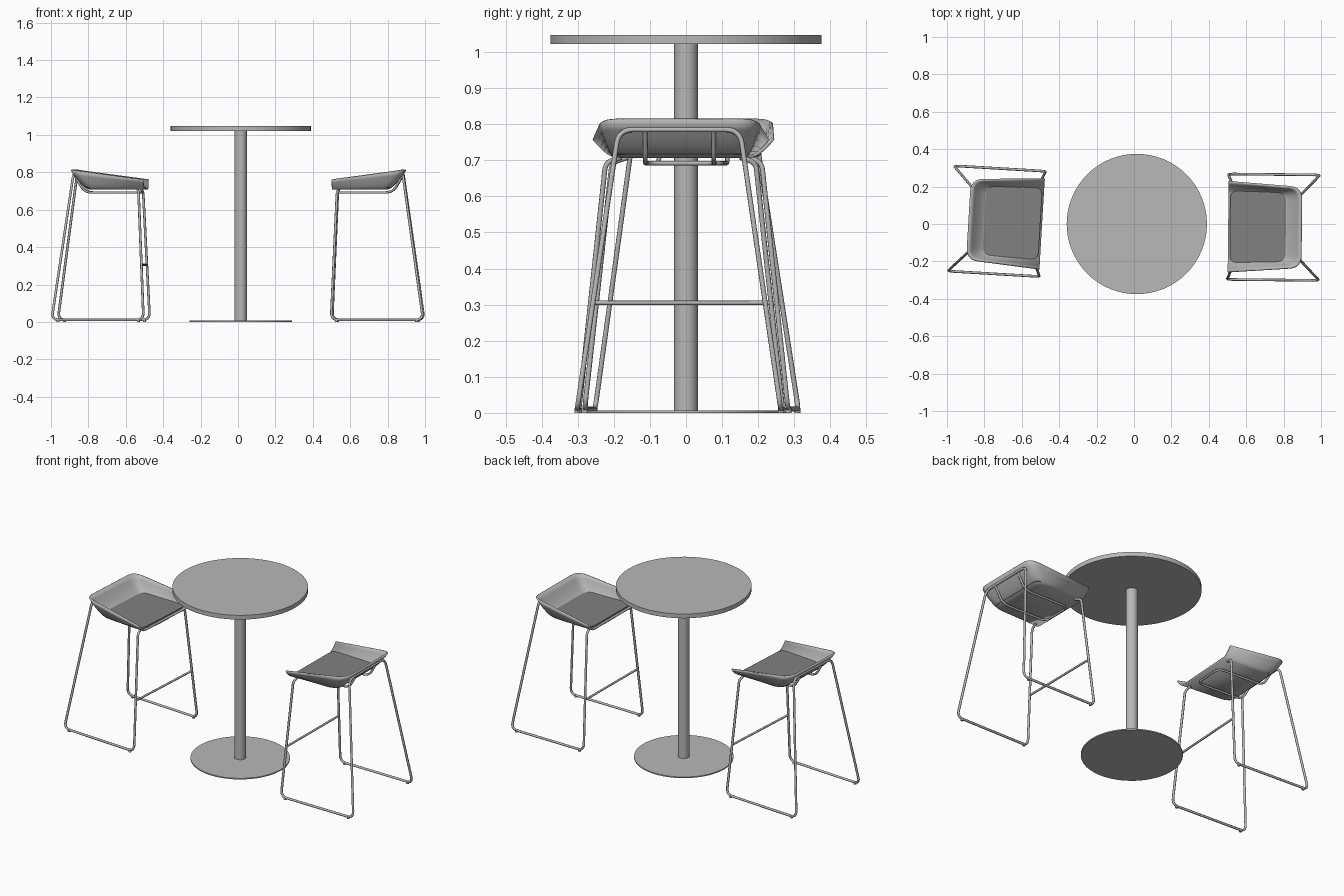
import bpy, bmesh, math
from mathutils import Vector, Matrix

cube = bpy.data.objects.get("Cube")
if cube:
    bpy.data.objects.remove(cube, do_unlink=True)


def material(name, value):
    m = bpy.data.materials.new(name)
    m.use_nodes = True
    col = (value, value, value, 1)
    m.diffuse_color = col
    m.node_tree.nodes["Principled BSDF"].inputs["Base Color"].default_value = col
    return m


LIGHT = material("light_grey", 0.48)
DARK = material("dark_grey", 0.22)


def add_object(name, mesh, mat, matrix=Matrix(), angle=35):
    obj = bpy.data.objects.new(name, mesh)
    bpy.context.collection.objects.link(obj)
    if not mesh.materials:
        mesh.materials.append(mat)
    obj.matrix_world = matrix
    bpy.ops.object.select_all(action='DESELECT')
    obj.select_set(True)
    bpy.context.view_layer.objects.active = obj
    bpy.ops.object.shade_smooth_by_angle(angle=math.radians(angle))
    return obj


def to_mesh(bm, name):
    bmesh.ops.recalc_face_normals(bm, faces=bm.faces)
    mesh = bpy.data.meshes.new(name)
    bm.to_mesh(mesh)
    bm.free()
    return mesh


def cylinder(name, radius, z0, z1, sides, x=0, y=0):
    bm = bmesh.new()
    bmesh.ops.create_cone(bm, cap_ends=True, segments=sides, radius1=radius,
                          radius2=radius, depth=z1 - z0,
                          matrix=Matrix.Translation((x, y, (z0 + z1) / 2)))
    return to_mesh(bm, name)


def rounded(points, radius, closed=False, steps=6):
    """Replace the corners of a path with short curves."""
    pts = [Vector(p) for p in points]
    out = []
    for i, p in enumerate(pts):
        if not closed and i in (0, len(pts) - 1):
            out.append(p)
            continue
        a, b = pts[i - 1] - p, pts[(i + 1) % len(pts)] - p
        d = min(radius, a.length * 0.45, b.length * 0.45)
        a, b = p + a.normalized() * d, p + b.normalized() * d
        for k in range(steps + 1):
            t = k / steps
            out.append(a * (1 - t) ** 2 + p * 2 * t * (1 - t) + b * t * t)
    return out


def wire(name, points, radius):
    """Steel rod swept along a path."""
    curve = bpy.data.curves.new(name + "_path", 'CURVE')
    curve.dimensions = '3D'
    curve.bevel_depth = radius
    curve.bevel_resolution = 2
    curve.use_fill_caps = True
    spline = curve.splines.new('POLY')
    spline.points.add(len(points) - 1)
    for sp, p in zip(spline.points, points):
        sp.co = (*p, 1)
    temp = bpy.data.objects.new(name + "_path", curve)
    bpy.context.collection.objects.link(temp)
    deps = bpy.context.evaluated_depsgraph_get()
    mesh = bpy.data.meshes.new_from_object(temp.evaluated_get(deps))
    mesh.name = name
    bpy.data.objects.remove(temp, do_unlink=True)
    return mesh


def mirrored(half):
    """Complete a half path with its mirror image across y = 0."""
    return half + [(x, -y, z) for x, y, z in reversed(half)]


def seat_shell():
    """Dished seat: flat floor, curved sides and back, open front."""
    floor = rounded(mirrored([(0.24, 0.18, 0.712), (-0.05, 0.18, 0.712)]), 0.05)
    rim = rounded(mirrored([(0.24, 0.24, 0.76), (-0.15, 0.212, 0.813)]), 0.06)
    bm = bmesh.new()
    rows = []
    for k in range(7):
        t = k / 6
        rows.append([bm.verts.new((a.x + (b.x - a.x) * t, a.y + (b.y - a.y) * t,
                                   a.z + (b.z - a.z) * t ** 1.6))
                     for a, b in zip(floor, rim)])
    bm.faces.new(rows[0])
    for low, high in zip(rows, rows[1:]):
        for i in range(len(low) - 1):
            bm.faces.new((low[i], low[i + 1], high[i + 1], high[i]))
    return to_mesh(bm, "seat_shell")


def seat_pad():
    bm = bmesh.new()
    outline = rounded(mirrored([(0.23, 0.192, 0.716), (-0.075, 0.185, 0.716)]),
                      0.04, closed=True)
    face = bm.faces.new([bm.verts.new(p) for p in outline])
    top = bmesh.ops.extrude_face_region(bm, geom=[face])["geom"]
    bmesh.ops.translate(bm, vec=(0, 0, 0.009),
                        verts=[v for v in top if isinstance(v, bmesh.types.BMVert)])
    return to_mesh(bm, "seat_pad")


# Pedestal table
table = Matrix.Translation((0.015, 0, 0))
add_object("table_top", cylinder("table_top", 0.375, 1.022, 1.048, 64), LIGHT, table)
add_object("table_column", cylinder("table_column", 0.033, 0.004, 1.024, 32), LIGHT, table)
add_object("table_base", cylinder("table_base", 0.275, 0, 0.007, 64), LIGHT, table)

# Stool parts, shared by both stools; the stool faces its local +x.
# The frame starts and ends inside the seat floor above the front legs.
ROD = 0.007
frame = mirrored([(0.205, 0.165, 0.708), (0.212, 0.208, 0.694), (0.243, 0.282, 0.011),
                  (-0.249, 0.282, 0.011), (-0.14, 0.168, 0.785)])
# The seat support hangs from the back rail and loops forward under the seat
support = mirrored([(-0.138, 0.095, 0.785), (-0.085, 0.095, 0.692),
                    (0.212, 0.095, 0.692)])
parts = [
    ("leg_frame", wire("leg_frame", rounded(frame, 0.04), ROD), LIGHT),
    ("seat_support", wire("seat_support", rounded(support, 0.04), ROD * 0.9), LIGHT),
    ("foot_rail", wire("foot_rail", [Vector((0.23, s * 0.25, 0.305)) for s in (-1, 1)],
                       0.006), LIGHT),
    ("seat_shell", seat_shell(), LIGHT),
    ("seat_pad", seat_pad(), DARK),
]
for side, s in (("left", 1), ("right", -1)):
    for end, x in (("front", 0.215), ("back", -0.215)):
        name = f"{end}_{side}_glide"
        parts.append((name, cylinder(name, 0.008, 0, 0.014, 12, x, s * 0.282), LIGHT))

# Place the two stools facing the table
for stool, x, y, turn in (("right_stool", -0.731, 0.015, -3.4),
                          ("left_stool", 0.7435, -0.017, 179.4)):
    place = Matrix.Translation((x, y, 0)) @ Matrix.Rotation(math.radians(turn), 4, 'Z')
    for name, mesh, mat in parts:
        obj = add_object(f"{stool}_{name}", mesh, mat, place, 50)
        if name == "seat_shell":
            mod = obj.modifiers.new("thickness", 'SOLIDIFY')
            mod.thickness = 0.01
            mod.offset = 0
